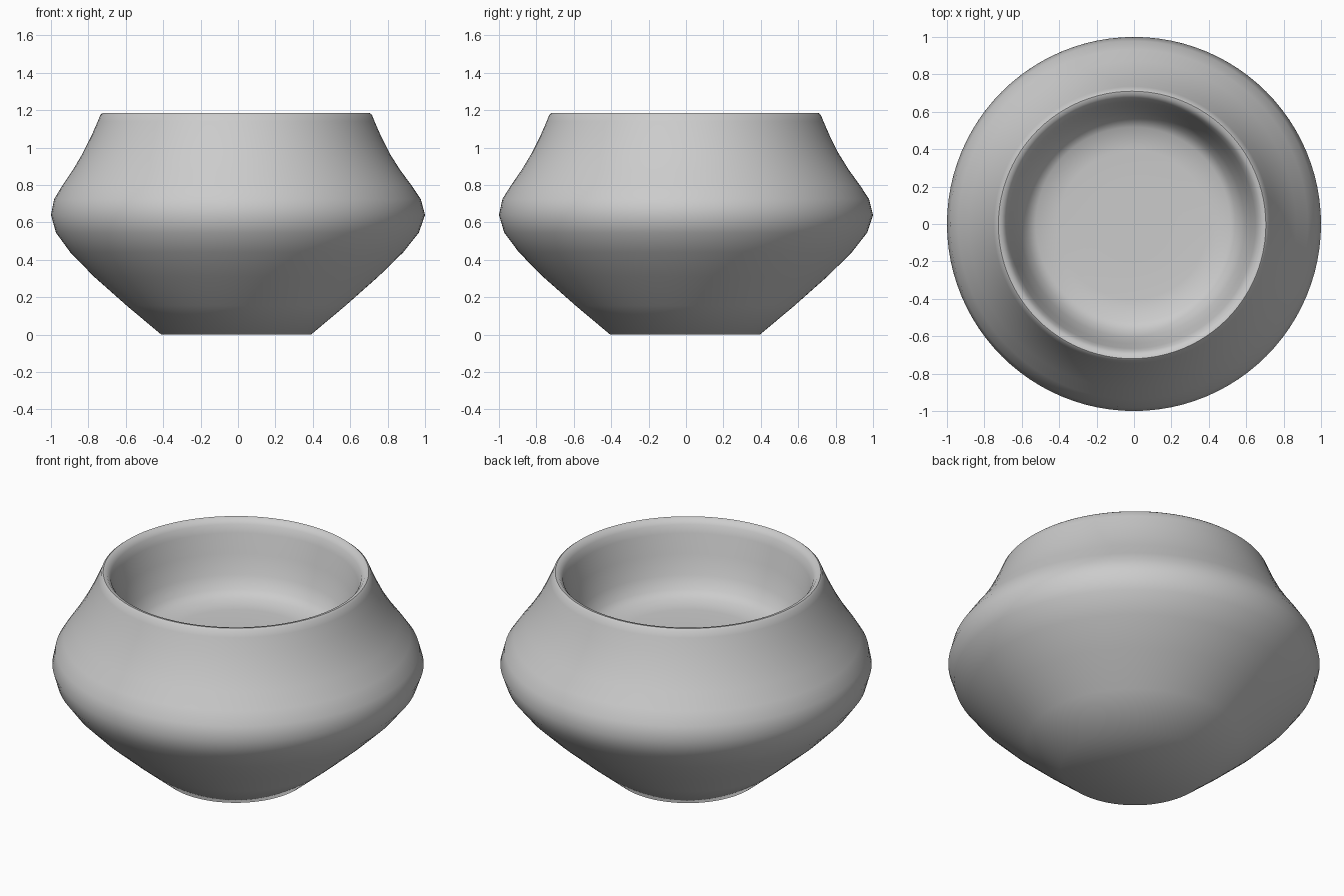
import bpy
import bmesh
from math import cos, sin, tau, radians

cube = bpy.data.objects.get("Cube")
if cube:
    bpy.data.objects.remove(cube, do_unlink=True)

SEGMENTS = 96
BELLY_Z = 0.64

# Half profile (radius, height): foot, belly, shoulder, rounded lip, inner wall, floor
PROFILE = [
    (0.40, 0.0), (0.585, 0.155), (0.76, 0.31), (0.89, 0.44), (0.97, 0.545),
    (1.0, 0.64), (0.98, 0.725), (0.935, 0.795), (0.875, 0.88), (0.82, 0.97),
    (0.775, 1.06), (0.74, 1.14), (0.726, 1.175), (0.715, 1.184),
    (0.695, 1.18), (0.675, 1.155), (0.66, 1.11), (0.635, 1.0),
    (0.60, 0.89), (0.565, 0.82), (0.52, 0.785), (0.40, 0.775), (0.20, 0.775),
]


def clay_material():
    mat = bpy.data.materials.new("grey clay")
    colour = (0.6, 0.6, 0.6, 1)
    mat.diffuse_color = colour
    mat.use_nodes = True
    mat.node_tree.nodes["Principled BSDF"].inputs["Base Color"].default_value = colour
    return mat


def lathe(name, profile):
    bm = bmesh.new()
    rings = []
    for r, z in profile:
        # Foot and mouth sit slightly off the belly's axis
        shift = -0.01 * min(1, abs(z - BELLY_Z) / 0.3)
        rings.append([bm.verts.new((r * cos(tau * i / SEGMENTS) + shift,
                                    r * sin(tau * i / SEGMENTS) + shift / 2, z))
                      for i in range(SEGMENTS)])
    for low, high in zip(rings, rings[1:]):
        for i in range(SEGMENTS):
            j = (i + 1) % SEGMENTS
            bm.faces.new((low[i], low[j], high[j], high[i]))
    # Close the foot and the inner floor
    bm.faces.new(rings[0][::-1])
    bm.faces.new(rings[-1])
    mesh = bpy.data.meshes.new(name)
    bm.to_mesh(mesh)
    bm.free()
    obj = bpy.data.objects.new(name, mesh)
    bpy.context.collection.objects.link(obj)
    return obj


bowl = lathe("bowl", PROFILE)
bowl.data.materials.append(clay_material())
bpy.ops.object.select_all(action="DESELECT")
bowl.select_set(True)
bpy.context.view_layer.objects.active = bowl
bpy.ops.object.shade_smooth_by_angle(angle=radians(50))
